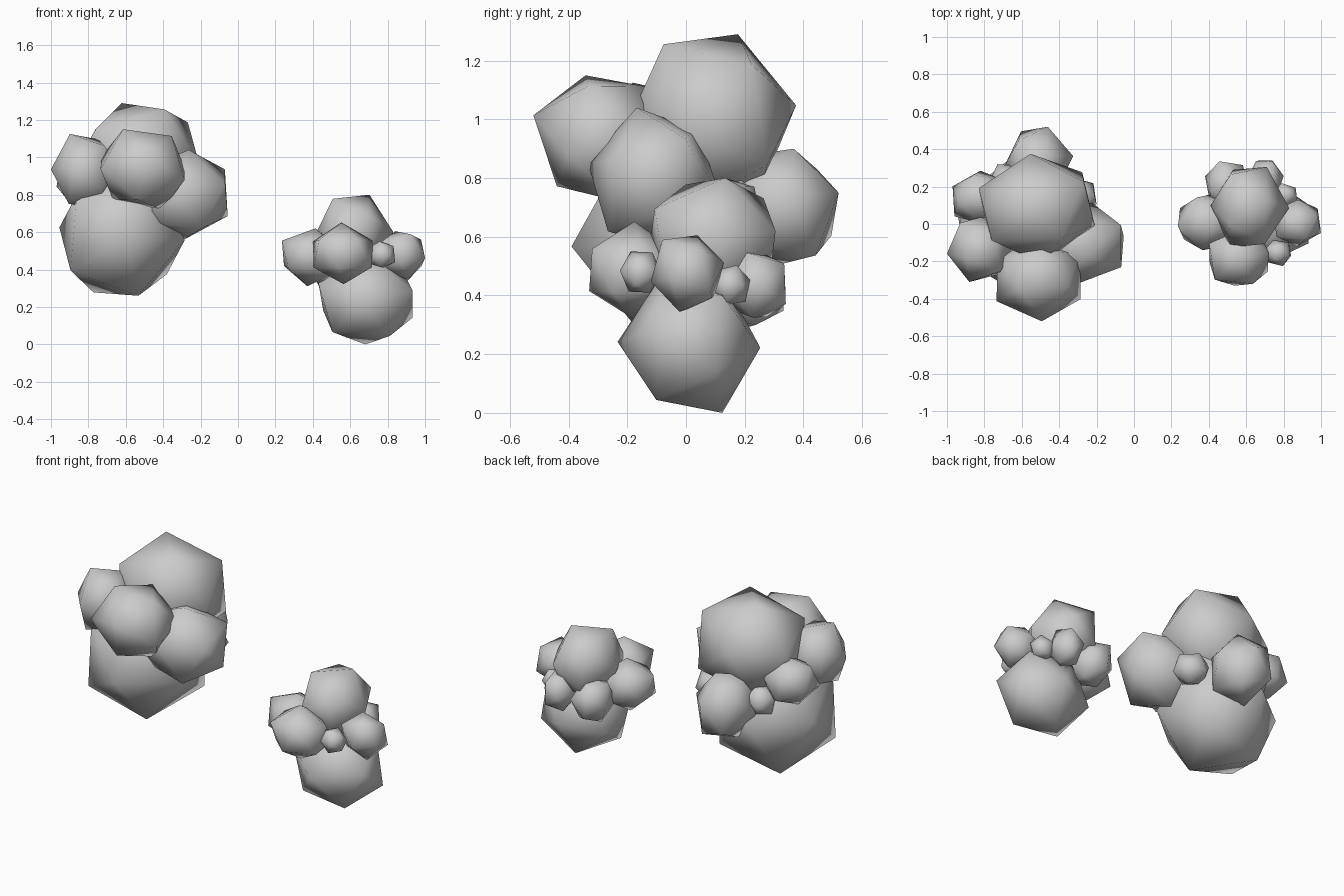
import bpy, bmesh, math, random
from mathutils import Vector, Euler

random.seed(5)
N = None  # unknown coordinate of a corner hint

bm0 = bmesh.new()
bmesh.ops.create_icosphere(bm0, subdivisions=1, radius=1)
ICO = [v.co.copy() for v in bm0.verts]
bm0.free()


def turned_points(centre, half):
    """Randomly turned, slightly uneven icosahedron fitted to a box."""
    turn = Euler([random.uniform(0, math.tau) for _ in range(3)]).to_matrix()
    pts = [turn @ p * random.uniform(0.93, 1.07) for p in ICO]
    for i in range(3):
        lo, hi = min(p[i] for p in pts), max(p[i] for p in pts)
        for p in pts:
            p[i] = centre[i] + ((p[i] - lo) / (hi - lo) * 2 - 1) * half[i]
    return pts


def misfit(pts, corners):
    """How far the nearest corners lie from the hinted ones."""
    return sum(min(sum((p[i] - c[i]) ** 2 for i in range(3) if c[i] is not N)
                   for p in pts) for c in corners)


def lump(name, centre, half, *corners):
    """Smooth-shaded lump, turned so its corners meet the hints best."""
    if not isinstance(half, tuple):
        half = (half,) * 3
    tries = 1500 if corners else 1
    pts = min((turned_points(centre, half) for _ in range(tries)),
              key=lambda q: misfit(q, corners))
    bm = bmesh.new()
    bmesh.ops.create_icosphere(bm, subdivisions=1, radius=1)
    for v, p in zip(bm.verts, pts):
        v.co = p - Vector(centre)
    for f in bm.faces:
        f.smooth = True
    mesh = bpy.data.meshes.new(name)
    bm.to_mesh(mesh)
    bm.free()
    ob = bpy.data.objects.new(name + "_lump", mesh)
    ob.location = centre
    bpy.context.collection.objects.link(ob)


# Large cluster: two main lumps ringed by smaller ones
lump("large_base", (-0.62, -0.02, 0.59), (0.335, 0.37, 0.33),
     (-.95, -.32, .36), (-.92, N, .78), (-.55, N, .26), (-.36, N, .36),
     (N, -.39, .61), (N, .32, .325))
lump("large_crown", (-0.52, 0.08, 0.995), (0.31, 0.295, 0.295),
     (-.60, .155, 1.285), (-.32, -.065, 1.27), (-.8, N, 1.18),
     (-.57, .37, 1.0), (-.46, -.21, N), (-.22, .09, N))
lump("large_front", (-0.51, -0.30, 0.935), (0.225, 0.22, 0.215),
     (-.66, N, 1.135), (-.385, N, 1.15), (-.69, N, .79), (-.42, N, .73),
     (N, -.52, 1.03), (N, -.435, .80))
lump("large_left", (-0.82, -0.13, 0.925), (0.18, 0.18, 0.20),
     (-.93, N, 1.12), (-1.0, -.14, .95), (-.95, N, .81), (-.9, -.29, N),
     (-.94, .02, N))
lump("large_right", (-0.30, -0.11, 0.795), (0.245, 0.225, 0.245),
     (-.23, -.085, 1.04), (-.09, N, .91), (-.055, N, .725), (-.18, N, .57),
     (N, -.335, .86), (-.06, .03, N))
lump("large_back", (-0.51, 0.325, 0.70), (0.185, 0.195, 0.20),
     (N, .35, .90), (-.48, .52, .74), (N, .44, .55), (-.6, .5, N),
     (-.34, .385, N))
lump("large_back_left", (-0.82, 0.145, 0.87), (0.15, 0.14, 0.14),
     (-.97, .19, N), (-.81, .285, N), (-.96, .03, N))
lump("large_back_right_pebble", (-0.30, 0.15, 0.70), 0.10)
lump("large_back_left_pebble", (-0.68, 0.23, 0.74), 0.09)

# Small cluster: same arrangement at a smaller size
lump("small_base", (0.682, 0.01, 0.235), (0.252, 0.243, 0.235),
     (.43, N, .21), (.675, .10, 0), (.93, N, .15), (.905, N, .37),
     (N, -.235, .24), (N, -.085, .045))
lump("small_crown", (0.62, 0.09, 0.59), (0.21, 0.215, 0.21),
     (.55, N, .80), (.685, N, .80), (N, .30, .625), (N, -.13, .69),
     (.69, .31, N), (.41, .10, N), (.82, .10, N))
lump("small_front", (0.56, -0.18, 0.487), (0.158, 0.15, 0.165),
     (.55, N, .65), (.41, N, .55), (.41, N, .42), (.57, N, .32),
     (.71, N, .54), (.51, -.33, N), (.65, -.31, N))
lump("small_left", (0.385, 0.01, 0.465), (0.15, 0.15, 0.155),
     (.24, N, .56), (.24, N, .42), (.35, .155, N), (.24, -.02, N))
lump("small_right", (0.87, 0.005, 0.475), (0.13, 0.125, 0.13),
     (.92, N, .60), (.99, N, .56), (.99, .09, .41), (.88, .14, N),
     (.95, -.11, N))
lump("small_back", (0.70, 0.24, 0.435), (0.10, 0.10, 0.11),
     (.65, .34, N), (.73, .34, N), (N, .34, .43), (N, .26, .54))
lump("small_back_left", (0.50, 0.205, 0.42), (0.12, 0.13, 0.13),
     (.44, .33, N), (.385, .26, N), (N, .32, .32), (N, .25, .29))
lump("small_front_pebble", (0.77, -0.155, 0.48), 0.07)
lump("small_back_right_pebble", (0.805, 0.15, 0.435), 0.068)
